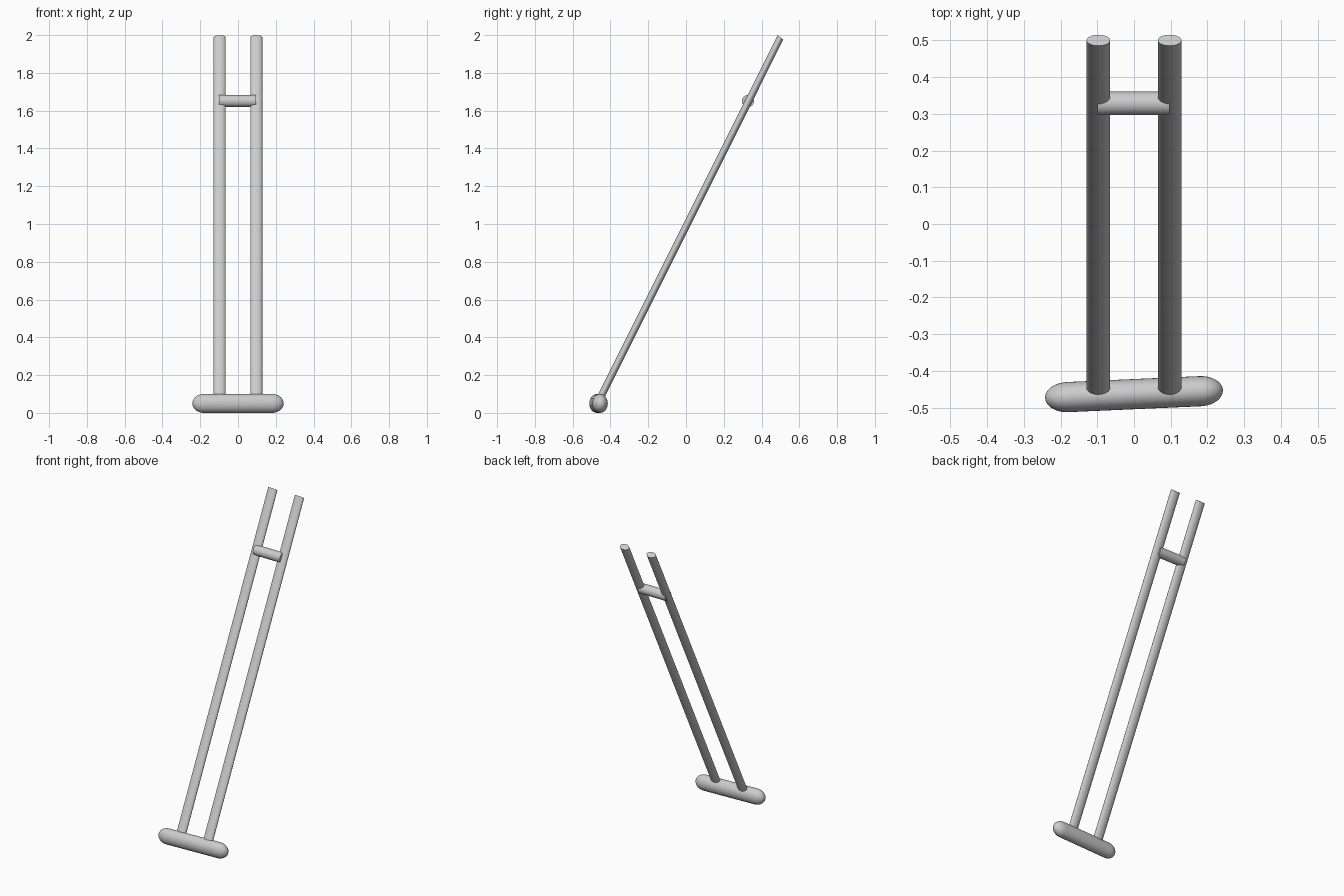
import bpy, bmesh, math
from mathutils import Vector

cube = bpy.data.objects.get("Cube")
if cube:
    bpy.data.objects.remove(cube, do_unlink=True)

SIDES = 32

grey = bpy.data.materials.new("light_grey")
grey.use_nodes = True
colour = (0.6, 0.6, 0.6, 1)
grey.diffuse_color = colour
grey.node_tree.nodes["Principled BSDF"].inputs["Base Color"].default_value = colour


def lathe(name, rings, u, v):
    """Skin elliptical rings (centre, scale) spanned by the half-axes u and v."""
    bm = bmesh.new()
    loops = []
    for centre, scale in rings:
        loop = []
        for i in range(SIDES):
            a = math.tau * i / SIDES
            offset = Vector(u) * math.cos(a) + Vector(v) * math.sin(a)
            loop.append(bm.verts.new(Vector(centre) + offset * scale))
        loops.append(loop)
    for low, high in zip(loops, loops[1:]):
        for i in range(SIDES):
            j = (i + 1) % SIDES
            bm.faces.new((low[i], low[j], high[j], high[i]))
    bm.faces.new(loops[0][::-1])
    bm.faces.new(loops[-1])
    bmesh.ops.recalc_face_normals(bm, faces=bm.faces)
    mesh = bpy.data.meshes.new(name)
    bm.to_mesh(mesh)
    bm.free()
    mesh.materials.append(grey)
    obj = bpy.data.objects.new(name, mesh)
    bpy.context.collection.objects.link(obj)
    bpy.ops.object.select_all(action='DESELECT')
    obj.select_set(True)
    bpy.context.view_layer.objects.active = obj
    bpy.ops.object.shade_smooth_by_angle(angle=math.radians(35))
    return obj


# Two leaning poles with flattened section and slanted ends
for side, x in (("right", -0.097), ("left", 0.097)):
    lathe(side + "_pole",
          [((x, -0.463, 0.06), 1), ((x, 0.5, 1.988), 1)],
          (0.032, 0, 0), (0, 0.015, -0.012))

# Crossbar joining the poles near the top
lathe("crossbar", [((-0.1, 0.328, 1.651), 1), ((0.096, 0.328, 1.651), 1)],
      (0, 0.032, 0), (0, 0, 0.032))

# Foot bar, slightly turned, with long rounded ends
start, end = Vector((-0.18, -0.471, 0.05)), Vector((0.18, -0.455, 0.05))
axis = (end - start).normalized()
STEPS = 10
angles = [math.radians(89) * i / STEPS for i in range(STEPS + 1)]
rings = [(start - axis * 0.062 * math.sin(a), math.cos(a)) for a in reversed(angles)]
rings += [(end + axis * 0.062 * math.sin(a), math.cos(a)) for a in angles]
lathe("foot_bar", rings, axis.cross(Vector((0, 0, 1))) * 0.041, (0, 0, 0.05))
